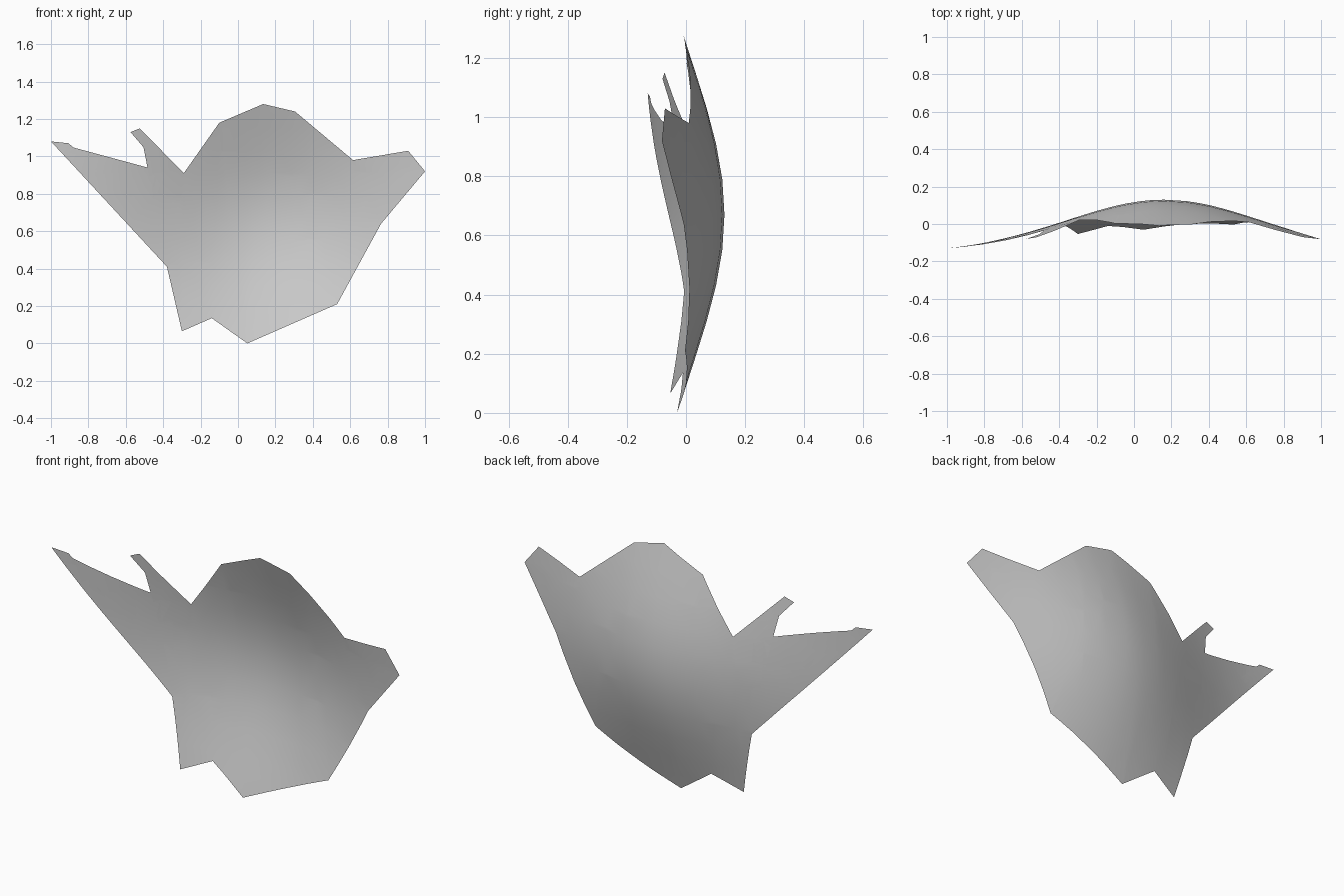
import bpy, bmesh, math

cube = bpy.data.objects.get("Cube")
if cube:
    bpy.data.objects.remove(cube, do_unlink=True)

# Single flat colour
gray = bpy.data.materials.new("light_gray")
gray.use_nodes = True
gray.diffuse_color = (0.6, 0.6, 0.6, 1)
bsdf = next(n for n in gray.node_tree.nodes if n.type == "BSDF_PRINCIPLED")
bsdf.inputs["Base Color"].default_value = gray.diffuse_color

# Jagged outline of the fragment (x, z)
OUTLINE = [
    (-1, 1.08), (-0.905, 1.07), (-0.46, 0.64), (-0.39, 0.915),      # long prong
    (-0.575, 1.13), (-0.525, 1.15), (-0.29, 0.91),                  # short prong
    (-0.1, 1.18), (0.135, 1.28), (0.305, 1.24), (0.615, 0.98),      # crown
    (0.91, 1.03), (1, 0.92), (0.765, 0.64), (0.53, 0.21),           # side wing
    (0.05, 0), (-0.14, 0.135), (-0.3, 0.065), (-0.38, 0.41),        # lower points
]
CENTRE_X, CENTRE_Z, PEAK = 0.16, 0.67, 0.13
STEP = 0.12


def dome(x, z):
    """Depth of the shallow shell: round in the middle, flattening far out."""
    r = math.hypot(x - CENTRE_X, z - CENTRE_Z)
    return PEAK - 0.275 * (1 - math.exp(-(r / 0.725) ** 2))


def cut(bm, point, normal):
    geom = bm.verts[:] + bm.edges[:] + bm.faces[:]
    bmesh.ops.bisect_plane(bm, geom=geom, dist=1e-5, plane_co=point, plane_no=normal)


# Flat sheet, sliced into a grid and then pushed onto the dome
bm = bmesh.new()
bm.faces.new([bm.verts.new((x, 0, z)) for x, z in OUTLINE])
bmesh.ops.triangulate(bm, faces=bm.faces[:])
for i in range(-10, 11):
    cut(bm, (CENTRE_X + i * STEP, 0, 0), (1, 0, 0))
    cut(bm, (0, 0, CENTRE_Z + i * STEP), (0, 0, 1))
for v in bm.verts:
    v.co.y = dome(v.co.x, v.co.z)
bmesh.ops.triangulate(bm, faces=bm.faces[:])

# The bulging back is the outer side
bm.normal_update()
bmesh.ops.reverse_faces(bm, faces=[f for f in bm.faces if f.normal.y < 0])
for f in bm.faces:
    f.smooth = True

mesh = bpy.data.meshes.new("curved_shell_fragment")
bm.to_mesh(mesh)
bm.free()
mesh.materials.append(gray)
shell = bpy.data.objects.new("curved_shell_fragment", mesh)
bpy.context.collection.objects.link(shell)
